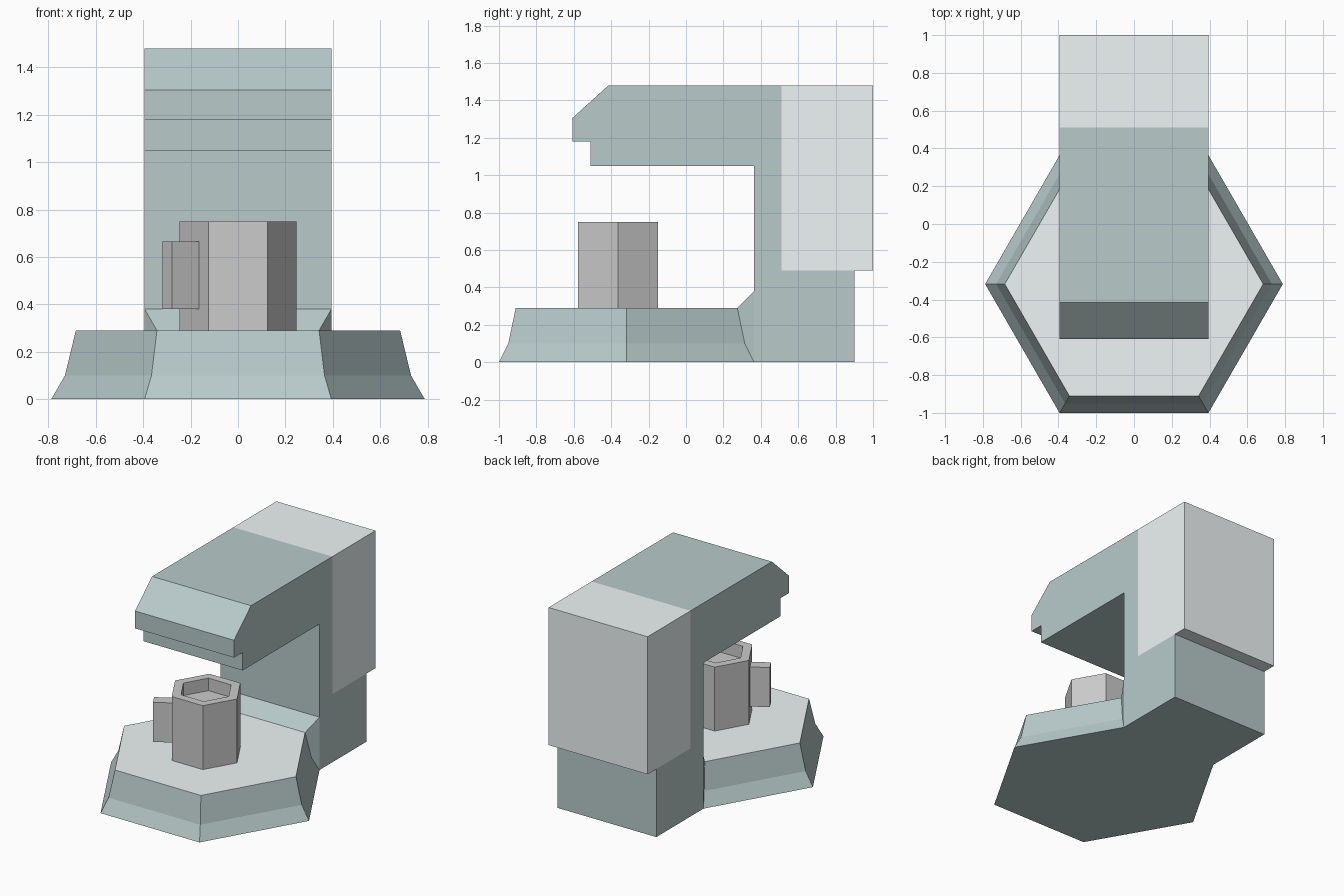
import bpy, bmesh
from math import cos, sin, pi, radians
from mathutils import Vector

if "Cube" in bpy.data.objects:
    bpy.data.objects.remove(bpy.data.objects["Cube"])

HALF = 0.394          # half width of body, and of the hexagon's flat sides


def material(name, rgb):
    m = bpy.data.materials.new(name)
    m.diffuse_color = (*rgb, 1)
    m.use_nodes = True
    m.node_tree.nodes["Principled BSDF"].inputs["Base Color"].default_value = m.diffuse_color
    return m


body_mat = material("grey_green", (0.48, 0.59, 0.59))
light_mat = material("pale_grey", (0.86, 0.91, 0.92))


def finish(name, bm, *mats):
    bmesh.ops.recalc_face_normals(bm, faces=bm.faces[:])
    mesh = bpy.data.meshes.new(name)
    bm.to_mesh(mesh)
    bm.free()
    for m in mats:
        mesh.materials.append(m)
    obj = bpy.data.objects.new(name, mesh)
    bpy.context.collection.objects.link(obj)
    return obj


def side_prism(name, profile, mat):
    """Extrude a (y, z) outline across the body width."""
    bm = bmesh.new()
    face = bm.faces.new([bm.verts.new((-HALF, y, z)) for y, z in profile])
    ext = bmesh.ops.extrude_face_region(bm, geom=[face])["geom"]
    bmesh.ops.translate(bm, vec=(2 * HALF, 0, 0),
                        verts=[v for v in ext if isinstance(v, bmesh.types.BMVert)])
    return finish(name, bm, mat)


def hex_rings(bm, cy, levels):
    """Hexagon rings with points on +-x, one per (radius, z)."""
    return [[bm.verts.new((r * cos(k * pi / 3), cy + r * sin(k * pi / 3), z))
             for k in range(6)] for r, z in levels]


def bridge(bm, a, b, skip=()):
    for k in range(6):
        if k not in skip:
            n = (k + 1) % 6
            bm.faces.new((a[k], a[n], b[n], b[k]))


# Column and overhanging head
side_prism("machine_body", [(0.364, 0), (0.9, 0), (0.9, 0.49), (0.51, 0.49),
                            (0.51, 1.48), (-0.415, 1.48), (-0.608, 1.305),
                            (-0.608, 1.18), (-0.51, 1.18), (-0.51, 1.05),
                            (0.364, 1.05)], body_mat)

# Pale water tank at the back
side_prism("water_tank", [(0.51, 0.49), (1.0, 0.49), (1.0, 1.48), (0.51, 1.48)], light_mat)

# Hexagonal base, its back side sloped up to meet the column
bm = bmesh.new()
rings = hex_rings(bm, -0.318, [(0.788, 0), (0.73, 0.1), (0.684, 0.29)])
bm.faces.new(rings[0])
for a, b in zip(rings, rings[1:]):
    bridge(bm, a, b, skip=(1,))
bm.faces.new(rings[2]).material_index = 1
q = {1: bm.verts.new((HALF, 0.364, 0.38)), 2: bm.verts.new((-HALF, 0.364, 0.38))}
for k in (1, 2):
    for a, b in zip(rings, rings[1:]):
        bm.faces.new((q[k], a[k], b[k]))
bm.faces.new((rings[2][1], rings[2][2], q[2], q[1]))
bm.faces.new((rings[0][1], rings[0][2], q[2], q[1]))
finish("base", bm, body_mat, light_mat)

# Hollow cup
bm = bmesh.new()
rings = hex_rings(bm, -0.363, [(0.247, 0.29), (0.247, 0.75), (0.18, 0.75), (0.18, 0.66)])
bm.faces.new(rings[0])
for a, b in zip(rings, rings[1:]):
    bridge(bm, a, b)
bm.faces.new(rings[3])
finish("cup", bm)

# Cup handle, standing out from the front left side of the cup
bm = bmesh.new()
bmesh.ops.create_cube(bm, size=1)
handle = finish("cup_handle", bm)
normal = Vector((cos(radians(210)), sin(radians(210)), 0))
handle.location = Vector((0, -0.363, 0.522)) + normal * (0.214 + 0.065)
handle.rotation_euler = (0, 0, radians(210))
handle.scale = (0.13, 0.08, 0.285)
